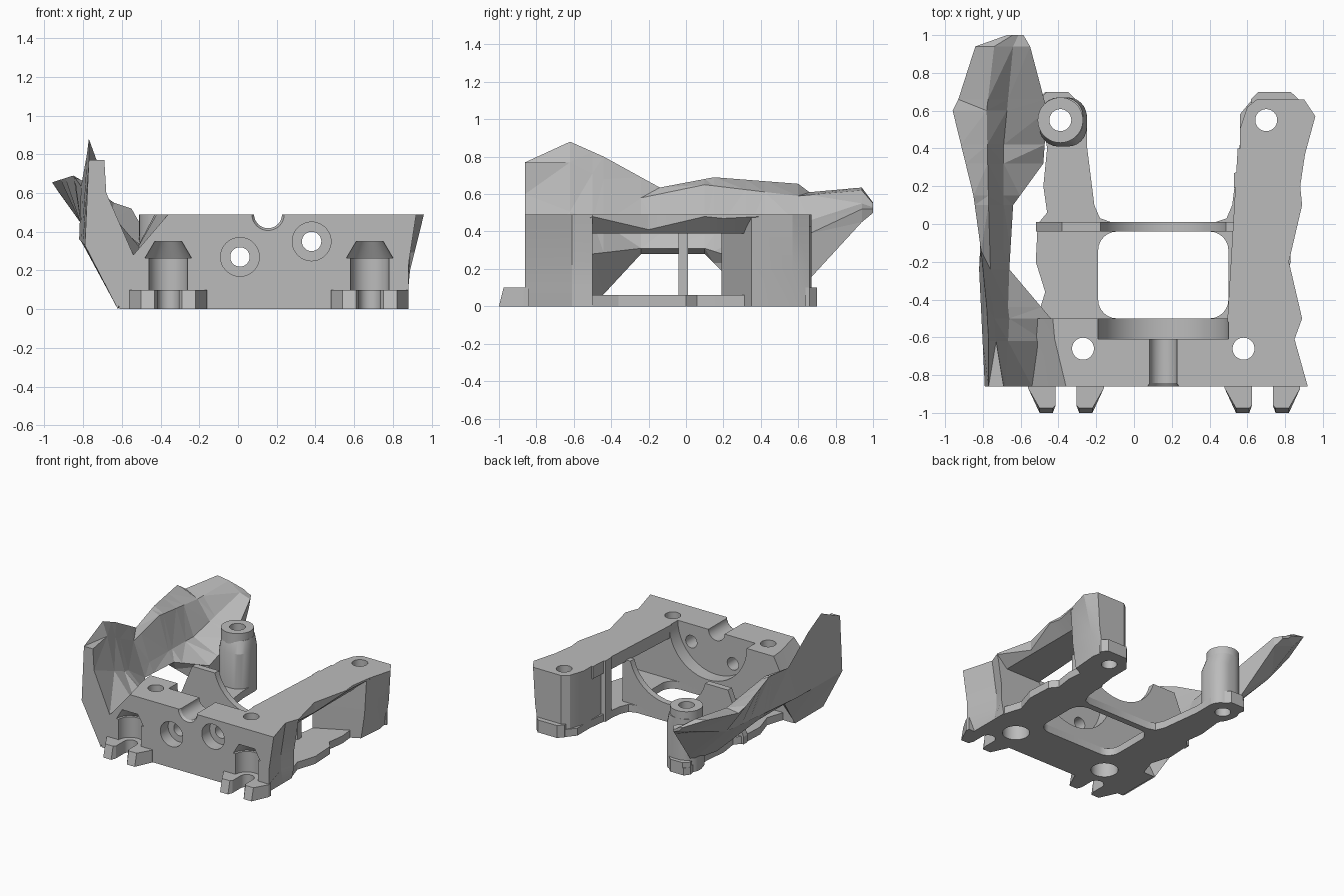
import bpy, bmesh, math
from mathutils import Vector, Matrix

cube = bpy.data.objects.get("Cube")
if cube:
    bpy.data.objects.remove(cube, do_unlink=True)

GREY = (.5, .5, .5, 1)
mat = bpy.data.materials.new("plain grey")
mat.use_nodes = True
mat.diffuse_color = GREY
mat.node_tree.nodes["Principled BSDF"].inputs["Base Color"].default_value = GREY

CENTRE = .155        # symmetry line of the frame, also the motor axis
FRONT, BACK, TOP = -.86, -.5, .49
POST_Y = .55
POSTS = {"left": -.39, "right": .7}
SCREWS = (-.27, .58)
TABS = {"left": -.36, "right": .68}


def finish(name, bm):
    bmesh.ops.recalc_face_normals(bm, faces=bm.faces)
    mesh = bpy.data.meshes.new(name)
    bm.to_mesh(mesh)
    bm.free()
    mesh.materials.append(mat)
    ob = bpy.data.objects.new(name, mesh)
    bpy.context.collection.objects.link(ob)
    return ob


def loft(name, rings, split=False):
    """Skin a closed solid through rings with equal point counts."""
    bm = bmesh.new()
    loops = [[bm.verts.new(p) for p in ring] for ring in rings]
    count = len(loops[0])
    for a, b in zip(loops, loops[1:]):
        for i in range(count):
            j = (i + 1) % count
            bm.faces.new((a[i], a[j], b[j], b[i]))
    bm.faces.new(loops[0])
    bm.faces.new(loops[-1])
    if split:
        bmesh.ops.triangulate(bm, faces=bm.faces)
    return finish(name, bm)


def stack(name, *layers):
    """Loft upwards through (height, plan) layers."""
    return loft(name, [[(x, y, z) for x, y in plan] for z, plan in layers])


def rod(start, end, radius, end_radius=None, name="cutter"):
    """Cylinder or cone between two points."""
    start, end = Vector(start), Vector(end)
    bm = bmesh.new()
    turn = (end - start).to_track_quat("Z", "Y").to_matrix().to_4x4()
    bmesh.ops.create_cone(bm, cap_ends=True, segments=48, radius1=radius,
                          radius2=end_radius or radius, depth=(end - start).length,
                          matrix=Matrix.Translation((start + end) / 2) @ turn)
    return finish(name, bm)


def upright(x, y, radius, bottom=-1, top=1, end_radius=None, name="cutter"):
    return rod((x, y, bottom), (x, y, top), radius, end_radius, name)


def bore(x, z, radius, depth_y):
    return rod((x, -1, z), (x, depth_y, z), radius)


def cut(ob, cutters):
    """Subtract the cutters, bake the result and delete them."""
    for cutter in cutters:
        mod = ob.modifiers.new("cut", "BOOLEAN")
        mod.operation, mod.solver, mod.object = "DIFFERENCE", "EXACT", cutter
    bpy.context.view_layer.update()
    graph = bpy.context.evaluated_depsgraph_get()
    mesh = bpy.data.meshes.new_from_object(ob.evaluated_get(graph))
    ob.modifiers.clear()
    ob.data = mesh
    for cutter in cutters:
        bpy.data.objects.remove(cutter, do_unlink=True)


def rounded(left, right, front, back, r):
    """Plan of a rectangle with rounded corners."""
    corners = ((right - r, back - r), (left + r, back - r),
               (left + r, front + r), (right - r, front + r))
    plan = []
    for quarter, (cx, cy) in enumerate(corners):
        for step in range(7):
            angle = math.pi / 2 * (quarter + step / 6)
            plan.append((cx + r * math.cos(angle), cy + r * math.sin(angle)))
    return plan


def motor():
    return rod((CENTRE, -.61, TOP), (CENTRE, .1, TOP), .345)


# front block with motor recess, shaft slot, screw holes and arched pockets
rings = []
for y, right, left in ((FRONT, .92, -.36), (-.61, .85, -.42), (BACK, .89, -.43)):
    waist = right - .04
    profile = [(-.61, 0), (.83, 0), (waist, .1), (waist, .23), (right, TOP),
               (left, TOP), (-.54, .28), (-.64, .1)]
    rings.append([(x, y, z) for x, z in profile])
block = loft("front_block", rings)
cutters = [motor(), bore(CENTRE, TOP, .072, BACK),
           rod((CENTRE, -.87, TOP), (CENTRE, -.84, TOP), .09, .07)]
for x, z in ((.01, .27), (.38, .35)):
    cutters += [bore(x, z, .05, BACK), bore(x, z, .1, -.76)]
for x in SCREWS:
    cutters += [upright(x, -.66, .058), upright(x, -.66, .1, top=.12)]
for x in TABS.values():
    cutters += [upright(x, FRONT, .1, .1, .27),
                upright(x, FRONT, .12, .265, .35, end_radius=.07),
                upright(x, FRONT, .055, top=.11)]
cut(block, cutters)

# slotted mounting tabs with sloped tips along the front foot
prong = [(.2, -.84), (.2, -.87), (.14, -1), (.07, -1), (.055, -.96), (.055, -.84)]
for side, centre in TABS.items():
    for label, sign in (("outer", -1), ("inner", 1)):
        base = [(centre + sign * x, y) for x, y in prong]
        crown = [(x, max(y, -.975)) for x, y in base]
        stack(f"{side}_tab_{label}_prong", (0, base), (.1, crown))

# floor plate, symmetric about the motor axis
edge = [(-.12, .01), (-.18, .03), (-.21, .1), (-.25, .42), (-.25, .58),
        (-.35, .7), (-.47, .7), (-.5, .66), (-.46, .4), (-.48, .2),
        (-.46, .06), (-.51, 0), (-.52, -.2), (-.47, -.36), (-.52, -.52)]
plan = edge + [(CENTRE * 2 - x, y) for x, y in reversed(edge)]
floor = stack("floor_plate", (0, plan), (.06, plan))
opening = rounded(-.19, .5, BACK, -.04, .1)
cut(floor, [stack("cutter", (-1, opening), (1, opening))]
    + [upright(x, POST_Y, .065) for x in POSTS.values()])

# raised rear feet
for side, left, right in (("left", -.5, -.31), ("right", .62, .87)):
    plan = [(left, .64), (right, .64), (right, .66),
            (right - .04, .7), (left + .04, .7), (left, .66)]
    foot = stack(f"{side}_rear_foot", (0, plan), (.1, plan))
    cut(foot, [upright(POSTS[side], POST_Y, .065)])

# cross rib cradling the motor
profile = [(-.52, 0), (.56, 0), (.56, .4), (-.38, .4), (-.52, .06)]
rib = loft("motor_rib", [[(x, y, z) for x, z in profile] for y in (-.04, .01)])
cut(rib, [motor()])

# right arm: jagged top bar, bevelled underneath along its outer edge
rings = []
for y, outer in ((-.52, .88), (BACK, .89), (-.2, .82), (.1, .89), (.2, .88), (.4, .91)):
    inner = .525 + y * .06
    rings.append([(inner, y, .39), (inner, y, TOP), (outer, y, TOP),
                  (outer, y, min(.48, outer - .41)), (.8, y, .39)])
loft("right_top_bar", rings)

# right arm: rear post flaring towards the top
plan = [(.53, .19), (.53, .27), (.56, .28), (.56, .5), (.6, .62), (.65, .66),
        (.9, .66), (.96, .57), (.9, .35)]
layers = []
for z, limit, flare in ((0, .83, .3), (.2, .88, .1), (TOP, 1, 1)):
    layers.append((z, [(min(x, limit + flare * (x - limit)), y) for x, y in plan]))
post = stack("right_rear_post", *layers)
cut(post, [upright(POSTS["right"], POST_Y, .058)])

# left arm: round rear post with a thicker lower sleeve
post = upright(POSTS["left"], POST_Y, .12, 0, TOP, name="left_rear_post")
wide, narrow = rounded(-.5, -.25, .41, .67, .1), rounded(-.5, -.27, .44, .67, .1)
sleeve = stack("left_post_sleeve", (0, wide), (.34, wide), (.43, narrow))
for part in (post, sleeve):
    cut(part, [upright(POSTS["left"], POST_Y, .058)])

# left side shield: faceted skin over six rails, each a short (y, x, z) path
outer_foot = [(FRONT, -.62, 0), (BACK, -.62, 0), (-.24, -.71, .28), (.1, -.71, .28),
              (.32, -.5, .06), (.6, -.47, .08), (.94, -.56, .45)]
outer_knee = [(FRONT, -.79, .33), (-.24, -.82, .36), (.6, -.78, .4), (.94, -.74, .52)]
outer_rim = [(FRONT, -.77, .77), (-.62, -.77, .88), (-.44, -.78, .8), (-.14, -.81, .635),
             (.15, -.85, .69), (.6, -.96, .655), (.66, -.93, .61), (.94, -.84, .635)]
inner_rim = [(FRONT, -.69, .77), (-.62, -.73, .77), (-.24, -.76, .58), (.1, -.77, .65),
             (.6, -.78, .59), (.94, -.74, .62)]
valley = [(FRONT, -.68, .6), (BACK, -.66, .46), (-.24, -.69, .39), (.42, -.69, .38),
          (.94, -.64, .55)]
inner_foot = [(FRONT, -.54, .28), (BACK, -.44, .28), (-.24, -.66, .31), (.1, -.64, .31),
              (.32, -.48, .24), (.6, -.46, .36), (.94, -.55, .52)]


def on_rail(rail, y):
    for a, b in zip(rail, rail[1:]):
        if y <= b[0]:
            return Vector((a[1], y, a[2])).lerp(Vector((b[1], y, b[2])),
                                                (y - a[0]) / (b[0] - a[0]))


rails = (outer_foot, outer_knee, outer_rim, inner_rim, valley, inner_foot)
stations = sorted({y for rail in rails for y, x, z in rail})
rings = [[on_rail(rail, y) for rail in rails] for y in stations]
tip = Vector((-.6, 1, .52))
rings.append([p.lerp(tip, .7) + Vector((0, (1 - p.y) * .3, 0)) for p in rings[-1]])
loft("left_side_shield", rings, split=True)

# smooth the round walls, keep the edges crisp
bpy.ops.object.select_all(action="DESELECT")
for ob in bpy.context.collection.objects:
    if ob.type == "MESH" and ob.name != "left_side_shield":
        ob.select_set(True)
        bpy.context.view_layer.objects.active = ob
bpy.ops.object.shade_smooth_by_angle(angle=math.radians(20))
